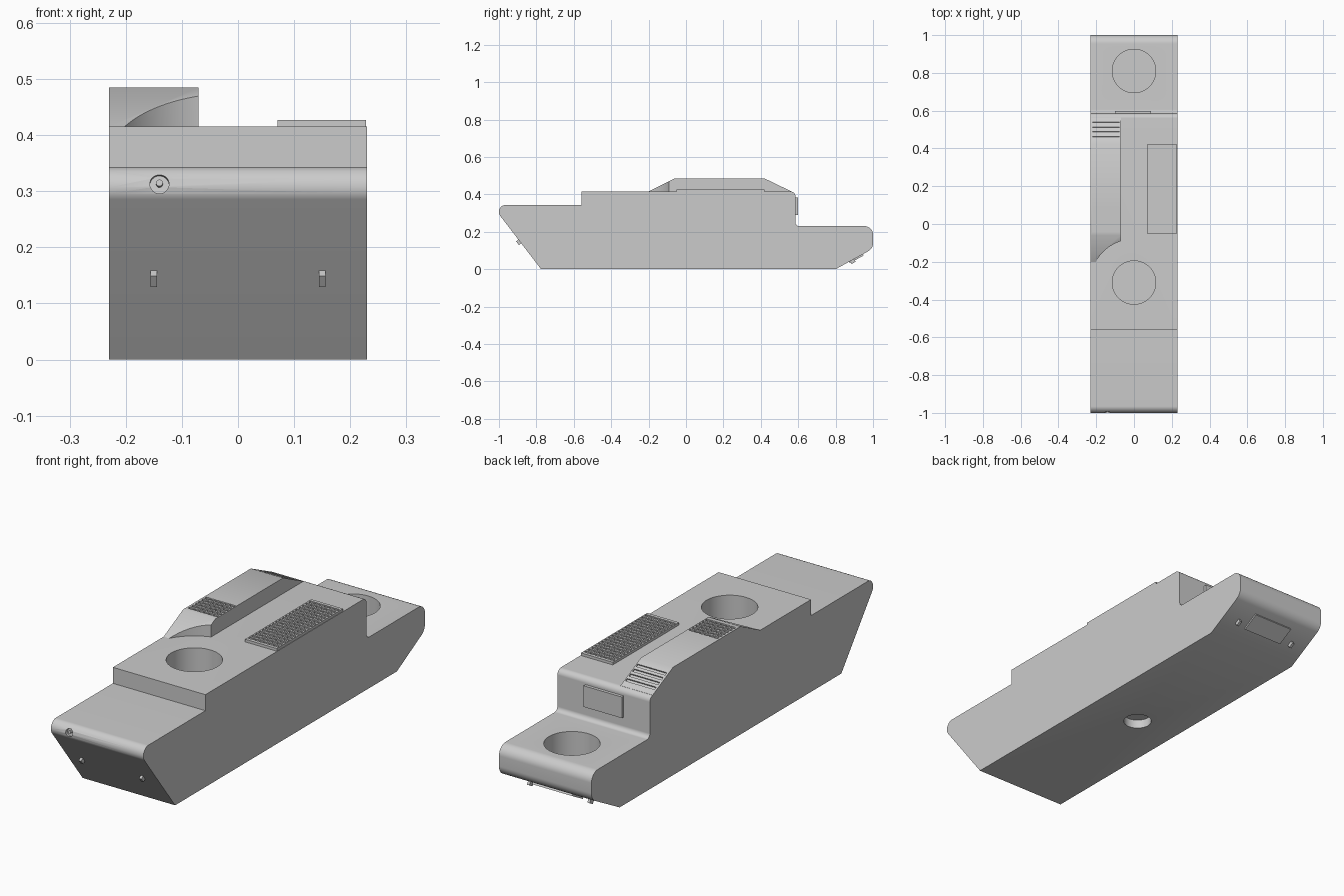
import bpy, bmesh, math
from mathutils import Vector, Matrix

cube = bpy.data.objects.get("Cube")
if cube:
    bpy.data.objects.remove(cube)

grey = bpy.data.materials.new("hull_grey")
grey.use_nodes = True
COLOUR = (0.6, 0.6, 0.6, 1)
grey.diffuse_color = COLOUR
grey.node_tree.nodes["Principled BSDF"].inputs["Base Color"].default_value = COLOUR

HALF = 0.23          # half width of the hull
DECK = 0.415         # height of the main deck
TURRET = (0, -0.31)  # centre of the front turret ring


def finish(name, bm):
    mesh = bpy.data.meshes.new(name)
    bmesh.ops.recalc_face_normals(bm, faces=bm.faces)
    bm.to_mesh(mesh)
    bm.free()
    mesh.materials.append(grey)
    ob = bpy.data.objects.new(name, mesh)
    bpy.context.collection.objects.link(ob)
    return ob


def rounded(points, steps=8):
    """Profile of (y, z, radius) corners, with arcs where radius > 0."""
    out = []
    for i, (y, z, r) in enumerate(points):
        p = Vector((y, z))
        if not r:
            out.append(p)
            continue
        a = (Vector(points[i - 1][:2]) - p).normalized()
        b = (Vector(points[(i + 1) % len(points)][:2]) - p).normalized()
        half = a.angle(b) / 2
        centre = p + (a + b).normalized() * (r / math.sin(half))
        start = p + a * (r / math.tan(half)) - centre
        end = p + b * (r / math.tan(half)) - centre
        for k in range(steps + 1):
            out.append(centre + start.lerp(end, k / steps).normalized() * r)
    return out


def extrude(name, profile, x0, x1):
    bm = bmesh.new()
    ends = [[bm.verts.new((x, p[0], p[1])) for p in profile] for x in (x0, x1)]
    for ring in ends:
        bm.faces.new(ring)
    for i in range(len(profile)):
        bm.faces.new((ends[0][i - 1], ends[0][i], ends[1][i], ends[1][i - 1]))
    return finish(name, bm)


def boxes(name, places, size, tilt=0):
    """One object of equal boxes, tilted about x."""
    bm = bmesh.new()
    for p in places:
        m = Matrix.Translation(p) @ Matrix.Rotation(tilt, 4, 'X') @ Matrix.Diagonal((*size, 1))
        bmesh.ops.create_cube(bm, size=1, matrix=m)
    return finish(name, bm)


def cylinder(name, centre, radius, depth, tilt=0, sides=64):
    bm = bmesh.new()
    m = Matrix.Translation(centre) @ Matrix.Rotation(tilt, 4, 'X')
    bmesh.ops.create_cone(bm, cap_ends=True, segments=sides, radius1=radius,
                          radius2=radius, depth=depth, matrix=m)
    return finish(name, bm)


def cut(ob, *cutters):
    """Subtract the cutters and bake the result."""
    for c in cutters:
        mod = ob.modifiers.new("cut", 'BOOLEAN')
        mod.operation, mod.solver, mod.object = 'DIFFERENCE', 'EXACT', c
    dg = bpy.context.evaluated_depsgraph_get()
    mesh = bpy.data.meshes.new_from_object(ob.evaluated_get(dg))
    ob.modifiers.clear()
    ob.data = mesh
    for c in cutters:
        bpy.data.objects.remove(c)


def smooth(ob):
    ob.data.shade_smooth()
    ob.data.set_sharp_from_angle(angle=math.radians(30))


def rows(x, y0, y1, count, z):
    """Evenly spaced slot centres between y0 and y1, at height z(y)."""
    ys = [y0 + (y1 - y0) * (i + 0.5) / count for i in range(count)]
    return [(x, y, z(y)) for y in ys]


# Hull: side profile extruded across the width
hull = extrude("hull", rounded([
    (-0.775, 0, 0), (-1.038, 0.343, 0.036), (-0.56, 0.343, 0), (-0.56, DECK, 0),
    (0.585, DECK, 0.025), (0.585, 0.23, 0.02), (1, 0.23, 0.045),
    (1, 0.11, 0.05), (0.8, 0, 0)]), -HALF, HALF)

# Turret wells, belly recess and headlamp socket
nose_tilt = math.radians(80)
cut(hull,
    cylinder("front_well", (*TURRET, DECK), 0.115, 0.3),
    cylinder("rear_well", (0, 0.81, 0.23), 0.115, 0.3),
    cylinder("belly_recess", (-0.02, 0, 0), 0.06, 0.08),
    cylinder("lamp_socket", (-0.14, -1, 0.313), 0.017, 0.03, nose_tilt, 32))
smooth(hull)
smooth(cylinder("headlamp", (-0.14, -0.988, 0.313), 0.006, 0.02, nose_tilt, 24))

# Raised engine deck, scooped around the front turret
engine = extrude("engine_deck", [
    (-0.2, DECK - 0.01), (-0.2, DECK), (-0.06, 0.485), (0.42, 0.485), (0.565, DECK),
    (0.565, DECK - 0.01)], -HALF, -0.07)
rear_slope = math.atan2(DECK - 0.485, 0.145)
cut(engine,
    cylinder("scoop", (*TURRET, DECK + 0.1), HALF, 0.3, 0, 96),
    boxes("front_slots", rows(-0.148, -0.045, 0.095, 6, lambda y: 0.485), (0.145, 0.014, 0.012)),
    boxes("rear_slots", rows(-0.148, 0.445, 0.545, 4, lambda y: 0.485 - (y - 0.42) * 0.483),
          (0.145, 0.014, 0.012), rear_slope))
smooth(engine)
boxes("engine_grille_bars", [(-0.148 + i * 0.024, 0.025, 0.481) for i in range(-2, 3)],
      (0.004, 0.14, 0.006))

# Radiator grille on the other side of the deck
radiator = boxes("radiator_grille", [(0.149, 0.185, DECK + 0.005)], (0.158, 0.47, 0.014))
cut(radiator, boxes("radiator_slots", rows(0.149, -0.04, 0.41, 19, lambda y: DECK + 0.013),
                    (0.146, 0.014, 0.012)))
boxes("radiator_bars", [(0.149 + i * 0.024, 0.185, DECK + 0.008) for i in range(-2, 3)],
      (0.004, 0.45, 0.006))

# Rear wall box and plate under the tail
boxes("rear_wall_box", [(-0.005, 0.59, 0.337)], (0.19, 0.018, 0.095))
tail_tilt = math.atan2(0.11, 0.2)
boxes("tail_plate", [(0, 0.91, 0.058)], (0.2, 0.085, 0.012), tail_tilt)

# Towing lugs on both ends
boxes("tail_lugs", [(s * 0.15, 0.89, 0.044) for s in (-1, 1)], (0.012, 0.025, 0.024), tail_tilt)
boxes("nose_lugs", [(s * 0.15, -0.893, 0.145) for s in (-1, 1)], (0.012, 0.025, 0.02),
      -math.atan2(0.343, 0.263))
